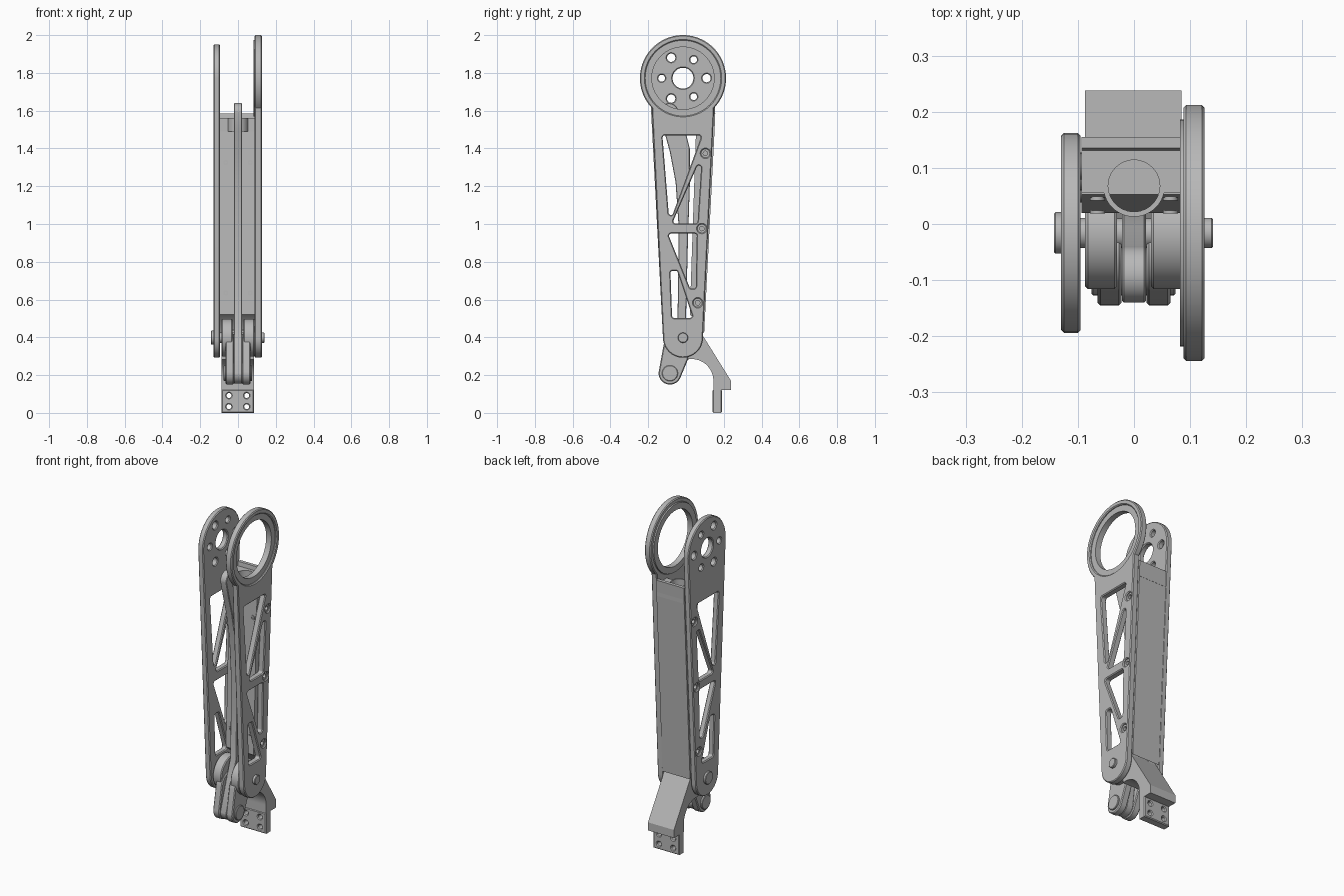
import bpy
import bmesh
from math import cos, sin, radians
from mathutils import Matrix
from mathutils.geometry import convex_hull_2d

if "Cube" in bpy.data.objects:
    bpy.data.objects.remove(bpy.data.objects["Cube"], do_unlink=True)

grey = bpy.data.materials.new("machined grey")
grey.use_nodes = True
grey.diffuse_color = (0.48, 0.48, 0.48, 1)
for node in grey.node_tree.nodes:
    if node.type == "BSDF_PRINCIPLED":
        node.inputs["Base Color"].default_value = grey.diffuse_color

# Extrusion axis -> matrix taking the flat profile into the world
AXES = {
    "x": Matrix(((0, 0, 1), (1, 0, 0), (0, 1, 0))),
    "y": Matrix(((1, 0, 0), (0, 0, -1), (0, 1, 0))),
    "z": Matrix.Identity(3),
}


def arc(centre, radius, start, end, steps=32):
    angles = [radians(start + (end - start) * i / steps) for i in range(steps + 1)]
    return [(centre[0] + radius * cos(a), centre[1] + radius * sin(a)) for a in angles]


def circle(centre, radius, steps=48):
    return arc(centre, radius, 0, 360, steps)[:-1]


def hull(*discs):
    """Rounded convex outline stretched around discs (u, v, radius)."""
    points = [p for u, v, r in discs for p in circle((u, v), r)]
    return [points[i] for i in convex_hull_2d(points)]


def slab(name, low, high, loops, bevel=0.0, axis="x"):
    """Extrude an outline with holes between two positions on an axis."""
    curve = bpy.data.curves.new(name, "CURVE")
    curve.dimensions = "2D"
    curve.fill_mode = "BOTH"
    curve.extrude = (high - low) / 2 - bevel
    curve.bevel_depth = bevel
    curve.bevel_resolution = 0
    curve.offset = -bevel
    for loop in loops:
        spline = curve.splines.new("POLY")
        spline.points.add(len(loop) - 1)
        for point, (u, v) in zip(spline.points, loop):
            point.co = (u, v, 0, 1)
        spline.use_cyclic_u = True
    obj = bpy.data.objects.new(name, curve)
    bpy.context.collection.objects.link(obj)
    middle = (low + high) / 2
    place = [middle if axis == a else 0 for a in "xyz"]
    obj.matrix_world = Matrix.Translation(place) @ AXES[axis].to_4x4()
    bpy.ops.object.select_all(action="DESELECT")
    obj.select_set(True)
    bpy.context.view_layer.objects.active = obj
    bpy.ops.object.convert(target="MESH")
    obj = bpy.context.view_layer.objects.active
    mesh = bmesh.new()
    mesh.from_mesh(obj.data)
    bmesh.ops.remove_doubles(mesh, verts=mesh.verts, dist=0.00002)
    bmesh.ops.recalc_face_normals(mesh, faces=mesh.faces)
    mesh.to_mesh(obj.data)
    mesh.free()
    obj.data.materials.clear()
    obj.data.materials.append(grey)
    bpy.ops.object.shade_smooth_by_angle(angle=radians(30))
    return obj


HUB = (-0.016, 1.772)
ANKLE = (-0.016, 0.398)
PIN = (-0.085, 0.21)
EYE = (-0.09, 1.59)
EDGE = 0.005

# Truss windows and screw seats shared by both side plates
corner = 0.012
windows = [
    [(-0.112, 1.457), (0.066, 1.457), (-0.08, 1.06)],
    [(0.068, 1.297), (0.05, 1.015), (-0.055, 1.015)],
    [(-0.078, 0.937), (0.045, 0.937), (0.04, 0.67), (0.03, 0.67)],
    [(-0.07, 0.74), (-0.055, 0.74), (0.02, 0.515), (-0.062, 0.515)],
]
screws = [(0.103, 1.374), (0.084, 0.976), (0.062, 0.583)]
cuts = [hull(*[(u, v, corner) for u, v in w]) for w in windows]
cuts += [circle(s, 0.023, 24) for s in screws]

# Right-hand plate with a rounded top and a bolt circle
bolts = []
for i in range(3):
    bolts.append(circle(arc(HUB, 0.125, 120 * i, 360)[0], 0.022, 24))
    bolts.append(circle(arc(HUB, 0.113, 60 + 120 * i, 360)[0], 0.018, 24))
slab("right_side_plate", -0.13, -0.095,
     [hull((*HUB, 0.178), (*ANKLE, 0.106)), circle(HUB, 0.055)] + bolts + cuts, EDGE)

# Left-hand plate ending in a large bearing ring
ring_outline = arc(HUB, 0.228, -43.6, 223.6, 64) + arc(ANKLE, 0.106, 177, 363)
slab("left_ring_plate", 0.088, 0.126, [ring_outline, circle(HUB, 0.2, 64)] + cuts, EDGE)
slab("bearing_flange", 0.082, 0.116, [circle(HUB, 0.202, 64), circle(HUB, 0.165, 64)])

# Recessed screw seats
for side, low, high in (("right", -0.12, -0.09), ("left", 0.085, 0.116)):
    for s in screws:
        slab(side + "_screw_seat", low, high, [circle(s, 0.024, 24), circle(s, 0.012, 24)])

# Back spine between the plates
spine = [(0.053, 1.49), (0.151, 1.49), (0.096, 0.42), (0.07, 0.48), (0.02, 0.52)]
slab("back_spine", -0.094, 0.089, [spine])
GUIDE = (0, 0.068)
cap = [(-0.094, 0.152), (-0.094, 0.055)] + arc(GUIDE, 0.055, 193, 347)
cap += [(0.089, 0.055), (0.089, 0.152)]
slab("spine_guide_cap", 1.49, 1.56, [cap, circle(GUIDE, 0.046)], axis="z")
slab("spine_top_lip", -0.094, 0.089,
     [[(0.13, 1.55), (0.135, 1.585), (0.155, 1.585), (0.151, 1.49), (0.13, 1.49)]])
for x in (-0.065, 0.065):
    for z, y in ((1.325, 0.047), (0.635, 0.024)):
        slab("spine_screw", y - 0.005, y + 0.01,
             [circle((x, z), 0.013, 20), circle((x, z), 0.006, 20)], axis="y")

# Curved push rod with an eye at each end
front = [(-0.115, 1.49), (-0.085, 1.38), (-0.055, 1.22), (-0.04, 1.0),
         (-0.04, 0.8), (-0.045, 0.5), (-0.085, 0.38)]
back = [(-0.012, 0.35), (0, 0.5), (0.01, 0.9), (0.02, 1.2), (0.02, 1.4), (-0.005, 1.5)]
slab("push_rod", -0.021, 0.021,
     [arc(EYE, 0.05, 0, 180) + front + arc(PIN, 0.055, 180, 360) + back], 0.003)

# Ankle: pivot lobes, forked lever and rear foot arm
for side, s in (("right", -1), ("left", 1)):
    low, high = sorted((s * 0.03, s * 0.087))
    slab(side + "_ankle_lobe", low, high, [circle(ANKLE, 0.1)], EDGE)
    low, high = sorted((s * 0.022, s * 0.065))
    slab(side + "_lever_cheek", low, high,
         [hull((-0.045, 0.345, 0.075), (*PIN, 0.06))], EDGE)
arch = arc((0.03, 0.17), 0.115, 0, 100)
foot = [(0.238, 0.122), (0.238, 0.17), (0.07, 0.44), (0, 0.4)]
slab("foot_arm", -0.087, 0.085, [foot + arch[::-1] + [(0.145, 0.122)]])

# Drilled toe plate below the foot arm
holes = [circle((x, z), 0.013, 20) for x in (-0.048, 0.046) for z in (0.033, 0.092)]
toe = [(-0.087, 0), (0.085, 0), (0.085, 0.123), (-0.087, 0.123)]
slab("toe_plate", 0.141, 0.19, [toe] + holes, EDGE, "y")

# Pins
slab("ankle_shaft", -0.125, 0.141, [circle(ANKLE, 0.027)], 0.003)
slab("ankle_shaft_head", -0.143, -0.12, [circle(ANKLE, 0.037)], 0.003)
slab("lever_pin", -0.076, 0.074, [circle(PIN, 0.042)], 0.003)
